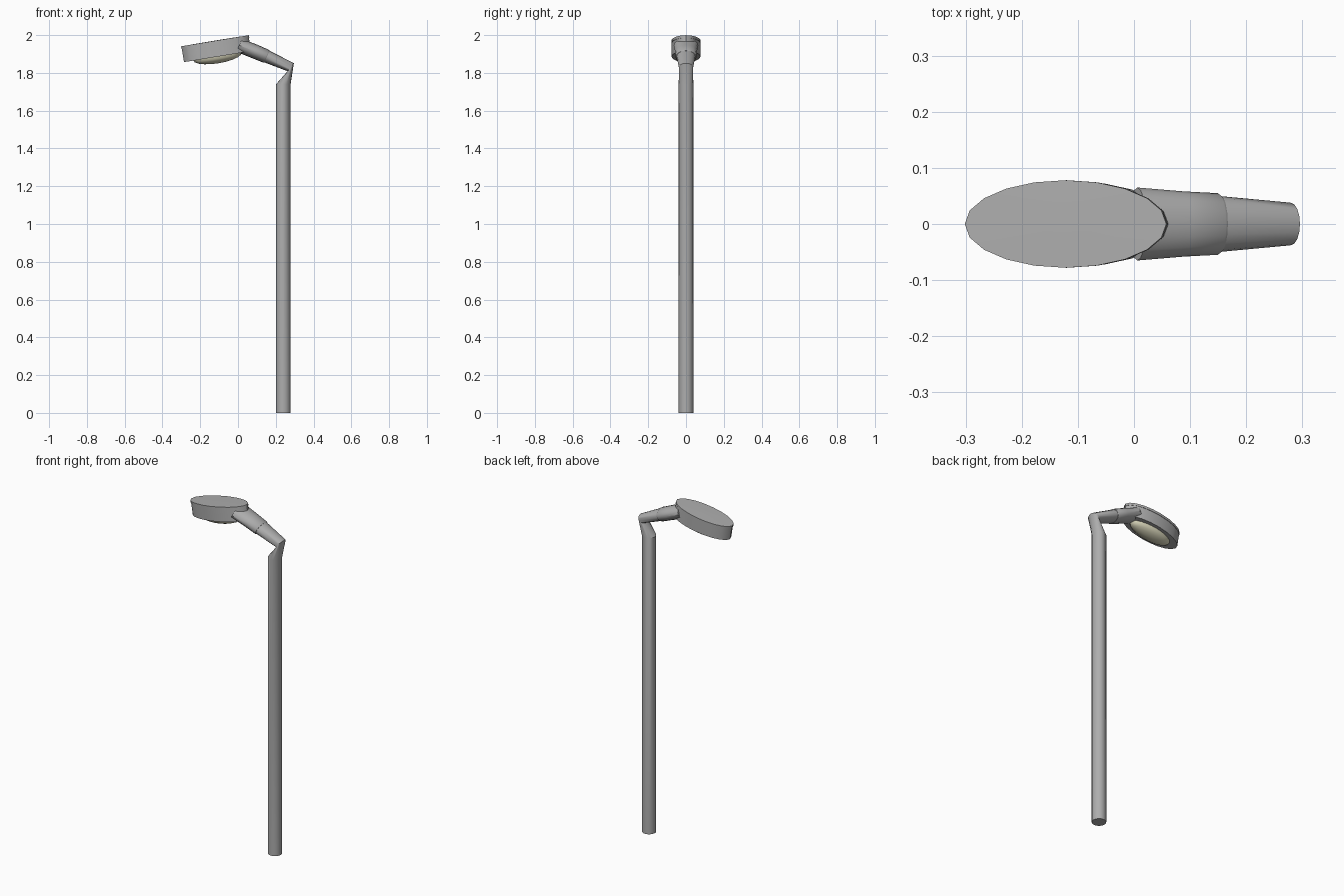
import bpy, bmesh, math
from mathutils import Vector, Matrix

if "Cube" in bpy.data.objects:
    bpy.data.objects.remove(bpy.data.objects["Cube"])

GREY = (0.42, 0.42, 0.42, 1)
LENS = (0.70, 0.68, 0.50, 1)
mats = {}


def material(color):
    if color not in mats:
        mats[color] = bpy.data.materials.new("lens_tint" if color == LENS else "metal_grey")
        mats[color].diffuse_color = color
    return mats[color]


def loft(name, rings, segs, matrix=None, color=GREY):
    """Skin elliptical rings given as (centre, u half-axis, v half-axis)."""
    bm = bmesh.new()
    loops = []
    for c, u, v in rings:
        c, u, v = Vector(c), Vector(u), Vector(v)
        loops.append([bm.verts.new(c + u * math.cos(2 * math.pi * i / segs)
                                   + v * math.sin(2 * math.pi * i / segs))
                      for i in range(segs)])
    for a, b in zip(loops, loops[1:]):
        for i in range(segs):
            j = (i + 1) % segs
            bm.faces.new((a[i], a[j], b[j], b[i]))
    bm.faces.new(loops[0])
    bm.faces.new(loops[-1])
    bmesh.ops.recalc_face_normals(bm, faces=bm.faces)
    me = bpy.data.meshes.new(name)
    bm.to_mesh(me)
    bm.free()
    ob = bpy.data.objects.new(name, me)
    bpy.context.collection.objects.link(ob)
    if matrix:
        ob.matrix_world = matrix
    me.materials.append(material(color))
    bpy.ops.object.select_all(action='DESELECT')
    ob.select_set(True)
    bpy.context.view_layer.objects.active = ob
    bpy.ops.object.shade_smooth_by_angle(angle=math.radians(35))
    return ob


def tube_ring(x, z, direction, half_u, half_y):
    d = Vector((direction[0], 0, direction[1])).normalized()
    return ((x, 0, z), d * half_u, (0, half_y, 0))


# pole with mitred elbow and tapering arm
ARM = (0.41, 0.91)
loft("pole_and_arm", [
    tube_ring(0.240, 0.0, (1, 0), 0.0385, 0.0385),
    tube_ring(0.240, 1.74, (1, 0), 0.0385, 0.0385),
    tube_ring(0.279, 1.83, (0.62, 0.78), 0.027, 0.038),
    tube_ring(0.15, 1.888, ARM, 0.034, 0.05),
    tube_ring(0.03, 1.938, ARM, 0.035, 0.054),
], 16)

# sleeve joining the arm to the head
loft("arm_sleeve", [
    tube_ring(0.006, 1.946, ARM, 0.038, 0.065),
    tube_ring(0.09, 1.913, ARM, 0.038, 0.058),
    tube_ring(0.149, 1.888, ARM, 0.037, 0.055),
    tube_ring(0.153, 1.886, ARM, 0.035, 0.052),
], 16)

# tilted lamp head
head = Matrix.Translation((-0.122, 0, 1.97)) @ Matrix.Rotation(math.radians(-9.3), 4, 'Y')


def oval(z, rx, ry):
    return ((0, 0, z), (rx, 0, 0), (0, ry, 0))


loft("head_body", [oval(-0.085, 0.180, 0.076), oval(-0.010, 0.180, 0.076)], 20, head)
loft("head_lid", [oval(-0.014, 0.182, 0.078), oval(0, 0.182, 0.078),
                  oval(0.001, 0.05, 0.02)], 20, head)

# domed lens under the head
steps = [math.radians(a) for a in (0, 18, 36, 54, 72, 86)]
loft("lens", [oval(-0.0845 - 0.036 * math.sin(a), 0.13 * math.cos(a), 0.056 * math.cos(a))
              for a in steps], 24, head, LENS)

for m in bpy.data.materials:
    if m.users and not m.is_grease_pencil:
        m.use_nodes = True
        m.node_tree.nodes["Principled BSDF"].inputs["Base Color"].default_value = m.diffuse_color
